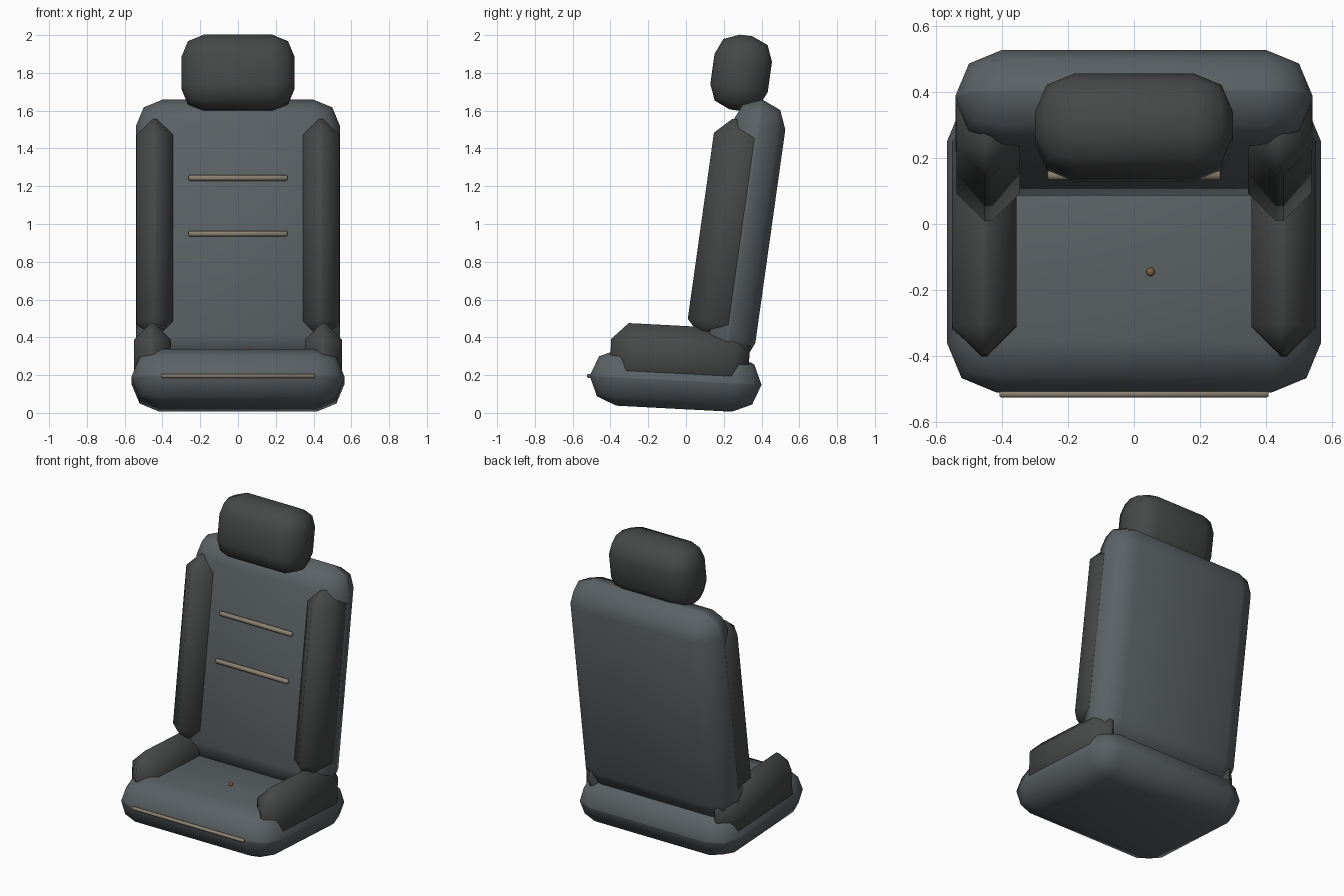
import bpy, bmesh
from math import radians, sin, cos, pi
from mathutils import Matrix

if "Cube" in bpy.data.objects:
    bpy.data.objects.remove(bpy.data.objects["Cube"])

LEAN, TILT = radians(8), radians(3)


def material(name, rgb):
    m = bpy.data.materials.new(name)
    m.diffuse_color = (*rgb, 1)
    m.use_nodes = True
    m.node_tree.nodes["Principled BSDF"].inputs["Base Color"].default_value = m.diffuse_color
    return m


main = material("main_fabric", (0.105, 0.12, 0.13))
side = material("side_fabric", (0.062, 0.066, 0.064))
trim = material("trim", (0.26, 0.22, 0.165))
stud_mat = material("stud", (0.22, 0.12, 0.05))


def finish(bm, name, mat):
    bmesh.ops.recalc_face_normals(bm, faces=bm.faces)
    me = bpy.data.meshes.new(name)
    bm.to_mesh(me)
    bm.free()
    ob = bpy.data.objects.new(name, me)
    bpy.context.collection.objects.link(ob)
    me.materials.append(mat)
    bpy.ops.object.select_all(action='DESELECT')
    ob.select_set(True)
    bpy.context.view_layer.objects.active = ob
    bpy.ops.object.shade_smooth_by_angle(angle=radians(50))
    return ob


def pad(name, size, loc, rot, bevel, segs, mat):
    """Bevelled box cushion leaning about the x axis."""
    bm = bmesh.new()
    bmesh.ops.create_cube(bm, size=1, matrix=Matrix.Diagonal((*size, 1)))
    bmesh.ops.bevel(bm, geom=bm.edges[:], offset=bevel, segments=segs,
                    profile=0.5, affect='EDGES', clamp_overlap=True)
    bm.transform(Matrix.Translation(loc) @ Matrix.Rotation(-rot, 4, 'X'))
    return finish(bm, name, mat)


def bar(name, half, radius, y, z):
    """Thin trim rod along x with slightly rounded ends."""
    bm = bmesh.new()
    rings = []
    for x, r in ((-half, 0.6), (-half + 0.006, 1), (half - 0.006, 1), (half, 0.6)):
        rings.append([bm.verts.new((x, y + r * radius * cos(i * pi / 6),
                                    z + r * radius * sin(i * pi / 6))) for i in range(12)])
    for a, b in zip(rings, rings[1:]):
        for i in range(12):
            j = (i + 1) % 12
            bm.faces.new((a[i], a[j], b[j], b[i]))
    bm.faces.new(rings[0])
    bm.faces.new(rings[-1])
    return finish(bm, name, trim)


def on_back(n, u):
    """Backrest coordinates (depth n, height u) to world y, z."""
    return n * cos(LEAN) + u * sin(LEAN), -n * sin(LEAN) + u * cos(LEAN)


# Seat cushion, backrest and headrest
pad("seat_cushion", (1.13, 0.91, 0.30), (0, -0.055, 0.172), TILT, 0.149, 2, main)
pad("backrest", (1.08, 0.284, 1.42), (0, *on_back(0.17, 0.988)), LEAN, 0.14, 2, main)
pad("headrest", (0.60, 0.307, 0.40), (0, 0.292, 1.80), LEAN, 0.12, 2, side)

# Side bolsters, left and right
for s, tag in ((-1, "left"), (1, "right")):
    pad("back_bolster_" + tag, (0.193, 0.30, 1.165),
        (s * 0.4405, *on_back(0.09, 0.992)), LEAN, 0.085, 1, side)
    pad("seat_bolster_" + tag, (0.195, 0.735, 0.34),
        (s * 0.453, -0.033, 0.291), TILT, 0.088, 1, side)

# Trim strips on the backrest and seat front
for i, u in enumerate((0.96, 1.258)):
    bar(f"back_trim_{i + 1}", 0.262, 0.015, *on_back(0.014, u))
bar("seat_trim", 0.407, 0.011, -0.514, 0.196)

# Small stud on the seat
bm = bmesh.new()
bmesh.ops.create_uvsphere(bm, u_segments=12, v_segments=8, radius=0.013,
                          matrix=Matrix.Translation((0.05, -0.145, 0.333)))
finish(bm, "seat_stud", stud_mat)
